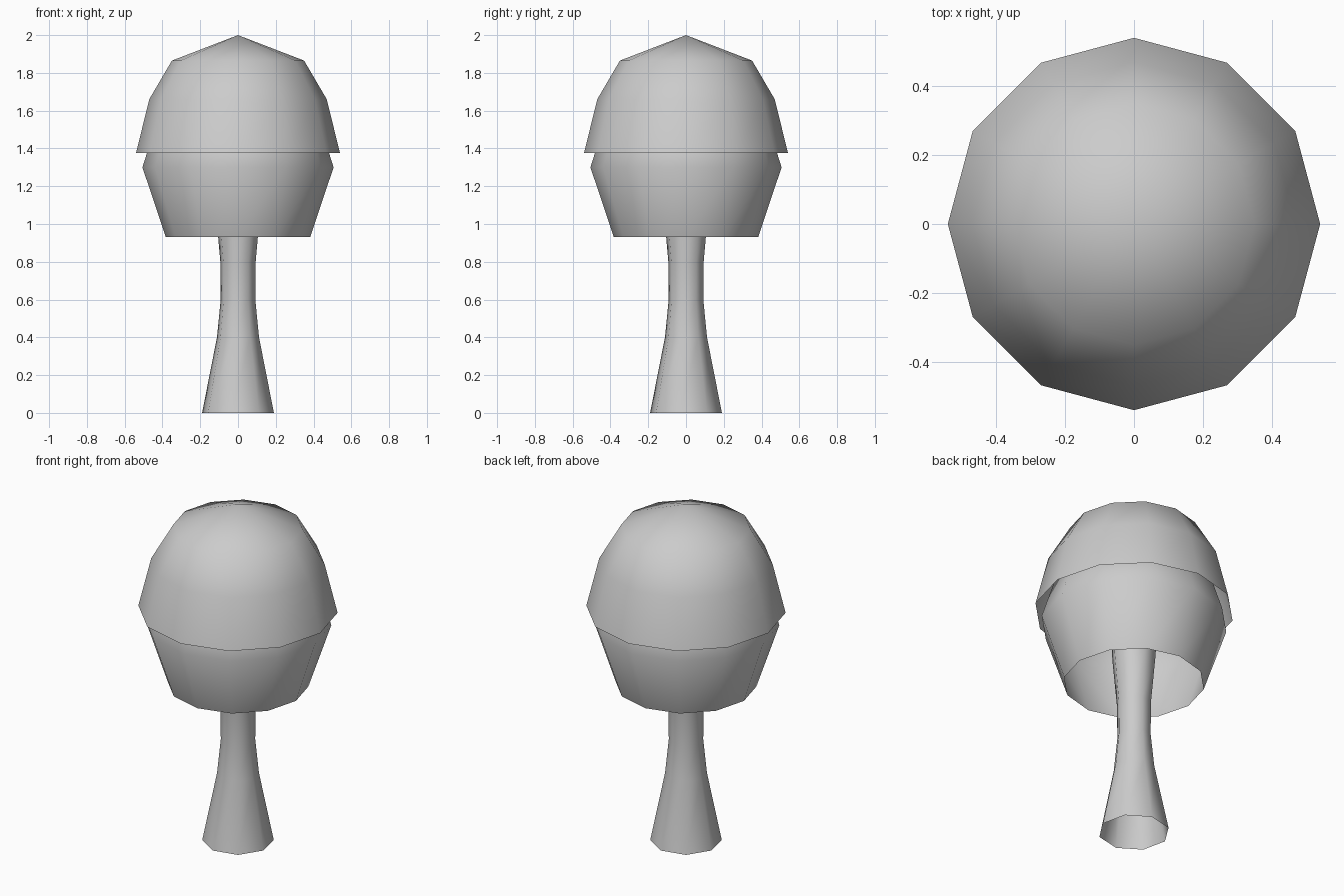
import bpy, bmesh
from math import radians, sin, cos, pi

cube = bpy.data.objects.get("Cube")
if cube:
    bpy.data.objects.remove(cube, do_unlink=True)

grey = bpy.data.materials.new("plain_grey")
grey.use_nodes = True
color = (0.6, 0.6, 0.6, 1.0)
grey.diffuse_color = color
grey.node_tree.nodes["Principled BSDF"].inputs["Base Color"].default_value = color


def turned_shell(name, profile, sides, turn=0.0):
    """Smooth open shell turned about z; a zero radius closes to a point."""
    bm = bmesh.new()
    rings = []
    for radius, z in profile:
        if radius == 0:
            rings.append([bm.verts.new((0, 0, z))] * sides)
        else:
            angles = [radians(turn) + 2 * pi * i / sides for i in range(sides)]
            rings.append([bm.verts.new((radius * cos(a), radius * sin(a), z))
                          for a in angles])
    for low, high in zip(rings, rings[1:]):
        for i in range(sides):
            j = (i + 1) % sides
            corners = dict.fromkeys((low[i], low[j], high[j], high[i]))
            bm.faces.new(list(corners)).smooth = True
    mesh = bpy.data.meshes.new(name)
    bm.to_mesh(mesh)
    bm.free()
    mesh.materials.append(grey)
    obj = bpy.data.objects.new(name, mesh)
    bpy.context.collection.objects.link(obj)
    return obj


# Flared stem, open at the foot and running up inside the crown
turned_shell("trunk", [(0.193, 0), (0.113, 0.4), (0.093, 0.6), (0.095, 0.8),
                       (0.12, 1.08), (0.13, 1.25)], 8, turn=-10)

# Lower crown, open underneath, its top hidden in the upper crown
turned_shell("lower_crown", [(0.382, 0.93), (0.506, 1.3), (0.43, 1.54),
                             (0, 1.7)], 12)

# Upper crown with an overhanging rim and a pointed top
turned_shell("upper_crown", [(0.54, 1.375), (0.47, 1.66), (0.35, 1.865),
                             (0, 2.0)], 12)
